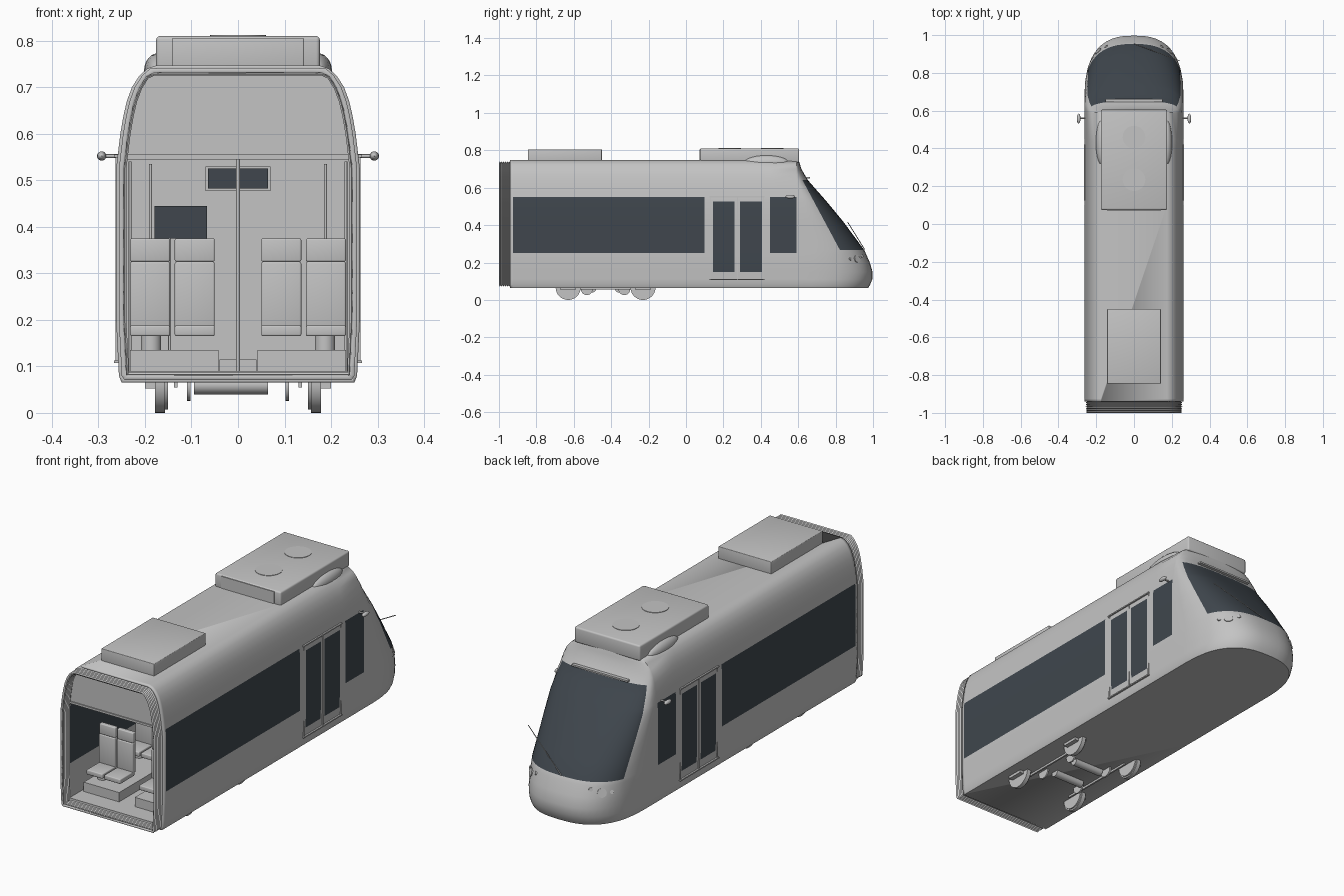
import bpy, bmesh, math
from mathutils import Vector

old = bpy.data.objects.get("Cube")
if old:
    bpy.data.objects.remove(old, do_unlink=True)


def material(name, rgb):
    m = bpy.data.materials.new(name)
    m.use_nodes = True
    m.diffuse_color = (*rgb, 1)
    m.node_tree.nodes["Principled BSDF"].inputs["Base Color"].default_value = (*rgb, 1)
    return m


GREY = material("light grey", (0.55, 0.55, 0.55))
GLASS = material("dark glass", (0.05, 0.062, 0.075))


def finish(name, bm, mats=(GREY,), angle=35):
    mesh = bpy.data.meshes.new(name)
    bm.to_mesh(mesh)
    bm.free()
    ob = bpy.data.objects.new(name, mesh)
    bpy.context.collection.objects.link(ob)
    for m in mats:
        mesh.materials.append(m)
    bpy.ops.object.select_all(action="DESELECT")
    ob.select_set(True)
    bpy.context.view_layer.objects.active = ob
    bpy.ops.object.shade_smooth_by_angle(angle=math.radians(angle))
    return ob


def box(name, x, y, z, mat=GREY, bevel=0):
    bm = bmesh.new()
    bmesh.ops.create_cube(bm, size=1)
    for v in bm.verts:
        for i, (lo, hi) in enumerate((x, y, z)):
            v.co[i] = (lo + hi) / 2 + v.co[i] * (hi - lo)
    if bevel:
        bmesh.ops.bevel(bm, geom=bm.edges[:], offset=bevel, segments=3, profile=0.5, affect="EDGES")
    return finish(name, bm, (mat,))


def rod(name, a, b, r, mat=GREY, sides=16):
    a, b = Vector(a), Vector(b)
    bm = bmesh.new()
    bmesh.ops.create_cone(bm, cap_ends=True, segments=sides, radius1=r, radius2=r, depth=(b - a).length)
    turn = (b - a).to_track_quat("Z", "Y")
    for v in bm.verts:
        v.co = turn @ v.co + (a + b) / 2
    return finish(name, bm, (mat,))


def interp(table, z):
    for (z0, v0), (z1, v1) in zip(table, table[1:]):
        if z <= z1:
            return v0 + (v1 - v0) * max(0, z - z0) / (z1 - z0)
    return table[-1][1]


# Body profiles by height: half width, nose tip, start of nose curve, windscreen edge
WIDTH = [(.065, .25), (.08, .256), (.2, .262), (.525, .262), (.6, .253), (.64, .246),
         (.67, .239), (.7, .228), (.725, .212), (.74, .195), (.747, .175)]
TIP = [(.065, .975), (.1, .995), (.14, 1), (.2, .983), (.267, .953), (.46, .81),
       (.64, .652), (.7, .617), (.747, .603)]
CURVE = [(.065, .66), (.267, .68), (.46, .64), (.64, .59), (.747, .57)]
EDGE = [(.065, .8), (.2, .82), (.267, .823), (.64, .623), (.747, .593)]
POWER = 2.6
ROWS = [.065, .08, .11, .15, .2, .25, .267, .34, .42, .525, .55, .6, .64, .67, .7, .725, .74, .747]
SIDE = [-.94, -.925, .1, .145, .26, .29, .405, .45, .59]
COLS = 20


def half_x(y, z):
    a, f, w = interp(CURVE, z), interp(TIP, z), interp(WIDTH, z)
    t = min(1, max(0, (y - a) / (f - a)))
    return w * (1 - t ** POWER) ** (1 / POWER)


def ring(z):
    a, f, w, s = (interp(t, z) for t in (CURVE, TIP, WIDTH, EDGE))
    ys = SIDE + [.59 + (s - .59) * k for k in (.4, .7)]
    side = [(half_x(y, z), y, z) for y in ys]
    start = math.asin(max(0, (s - a) / (f - a)) ** (POWER / 2))
    nose = []
    for i in range(COLS + 1):
        t = start + (math.pi - 2 * start) * i / COLS
        c = math.cos(t)
        nose.append((math.copysign(w * abs(c) ** (2 / POWER), c),
                     a + (f - a) * math.sin(t) ** (2 / POWER), z))
    return side + nose + [(-x, y, z) for x, y, z in reversed(side)]


# Body shell with glazed faces
GLAZING = [(-.925, .1, .25, .55), (.145, .26, .15, .525), (.29, .405, .15, .525), (.45, .59, .25, .55)]
bm = bmesh.new()
rings = [[bm.verts.new(p) for p in ring(z)] for z in ROWS]
first = len(SIDE) + 2
for lo, hi in zip(rings, rings[1:]):
    for j in range(len(lo) - 1):
        face = bm.faces.new((lo[j], lo[j + 1], hi[j + 1], hi[j]))
        c = face.calc_center_median()
        if first <= j < first + COLS:
            face.material_index = int(.267 < c.z < .64)
        else:
            face.material_index = int(any(a < c.y < b and l < c.z < h for a, b, l, h in GLAZING))
bm.faces.new(rings[-1])
bm.faces.new(rings[0][::-1])
body = finish("body_shell", bm, (GREY, GLASS), 40)
mod = body.modifiers.new("thickness", "SOLIDIFY")
mod.thickness = .01


def section(y, inset, bottom=.065):
    zs = [z for z in ROWS if z >= bottom]
    right = [(interp(WIDTH, z) - inset, y, min(max(z, .065 + inset), .747 - inset)) for z in zs]
    return right + [(-x, y, z) for x, y, z in reversed(right)]


# Ribbed gangway bellows on the open end
bm = bmesh.new()
loops = []
for i in range(13):
    loops.append([bm.verts.new(p) for p in section(-1 + .005 * i, .006 if i % 2 else .014)])
for a, b in zip(loops, loops[1:]):
    for j in range(len(a)):
        k = (j + 1) % len(a)
        bm.faces.new((a[j], b[j], b[k], a[k]))
bmesh.ops.recalc_face_normals(bm, faces=bm.faces[:])
bellows = finish("gangway_bellows", bm, angle=20)
bellows.modifiers.new("thickness", "SOLIDIFY").thickness = .008

# Header above the gangway opening
bm = bmesh.new()
bm.faces.new([bm.verts.new(p) for p in section(-.93, .011, .55)])
finish("gangway_header", bm)

# Saloon interior
box("floor", (-.245, .245), (-.94, .6), (.078, .09))
box("ceiling", (-.245, .245), (-.935, .44), (.545, .555))
box("cab_bulkhead", (-.245, .245), (.43, .44), (.09, .55))
box("bulkhead_step", (-.04, .04), (.36, .43), (.09, .115))
box("display_frame", (-.07, .07), (.415, .43), (.477, .53))
box("display_screen", (-.065, .065), (.41, .416), (.482, .525), GLASS)
box("monitor", (-.18, -.067), (.38, .389), (.375, .445), GLASS)
rod("monitor_stem", (-.147, .385, .09), (-.147, .385, .38), .003)
rod("centre_pole", (0, .27, .09), (0, .27, .548), .004)
for s in (-1, 1):
    box("seat_plinth", sorted((s * .042, s * .232)), (-.85, -.1), (.09, .135))
    for y in (.12, .42):
        rod("door_pole", (s * .232, y, .09), (s * .232, y, .54), .003)
    rod("grab_pole", (s * .188, .1, .09), (s * .188, .1, .535), .003)
    for y in (-.72, -.44, -.16):
        rod("seat_post", (s * .187, y - .05, .135), (s * .187, y - .05, .167), .022)
        for x in (.05, .146):
            xs = sorted((s * x, s * (x + .086)))
            box("seat_cushion", xs, (y - .11, y), (.165, .188), bevel=.004)
            box("seat_back", xs, (y - .015, y + .01), (.18, .325), bevel=.004)
            box("seat_headrest", xs, (y - .012, y + .01), (.325, .375), bevel=.004)

# Roof equipment
box("front_roof_unit", (-.176, .176), (.075, .605), (.735, .81), bevel=.008)
box("front_roof_unit_panel", (-.142, .142), (.072, .078), (.74, .805))
box("rear_roof_unit", (-.142, .142), (-.845, -.45), (.735, .805), bevel=.003)
for y in (.235, .46):
    rod("roof_fan", (0, y, .80), (0, y, .812), .06, sides=32)
for s in (-1, 1):
    bm = bmesh.new()
    bmesh.ops.create_uvsphere(bm, u_segments=20, v_segments=12, radius=1)
    for v in bm.verts:
        v.co = Vector((s * .172 + v.co.x * .03, .43 + v.co.y * .12, .735 + v.co.z * .038))
    finish("roof_fairing", bm)

# Doors, mirrors and lamps on both sides
for s in (-1, 1):
    for z in (.11, .552):
        box("door_rail", sorted((s * .255, s * .266)), (.125, .42), (z - .003, z + .003))
    for y in (.132, .275, .416):
        box("door_seam", sorted((s * .258, s * .2635)), (y - .002, y + .002), (.11, .55))
    rod("mirror_arm", (s * .25, .56, .552), (s * .297, .56, .552), .004)
    bm = bmesh.new()
    bmesh.ops.create_uvsphere(bm, u_segments=16, v_segments=10, radius=.01)
    for v in bm.verts:
        v.co = Vector((s * .293 + v.co.x, .558 + v.co.y * 2.6, .552 + v.co.z))
    finish("mirror", bm)
    for y, z, r in ((.915, .22, .021), (.94, .235, .009), (.88, .22, .009)):
        p = Vector((s * half_x(y, z), y, z))
        n = Vector((s * .67, .7, .25)).normalized()
        rod("headlight", p - n * .01, p + n * .003, r, sides=24)

# Windscreen wiper and upper strip
rod("wiper", (0, .955, .27), (.24, .865, .415), .002, sides=8)
box("windscreen_strip", (-.15, .15), (.645, .662), (.648, .656))

# Running gear
for y in (-.63, -.23):
    for s in (-1, 1):
        rod("wheel", (s * .157, y, .067), (s * .178, y, .067), .067, sides=32)
        rod("wheel_flange", (s * .15, y, .067), (s * .158, y, .067), .06, sides=32)
        rod("brake_disc", (s * .102, y + (.1 if y < -.4 else -.1), .058),
            (s * .11, y + (.1 if y < -.4 else -.1), .058), .032, sides=24)
        box("axle_box", sorted((s * .178, s * .2)), (y - .04, y + .04), (.052, .07))
for y in (-.5, -.36):
    rod("traction_motor", (-.095, y, .06), (.065, y, .06), .02)
for s in (-1, 1):
    box("bogie_bar", sorted((s * .13, s * .138)), (-.63, -.23), (.055, .07))
